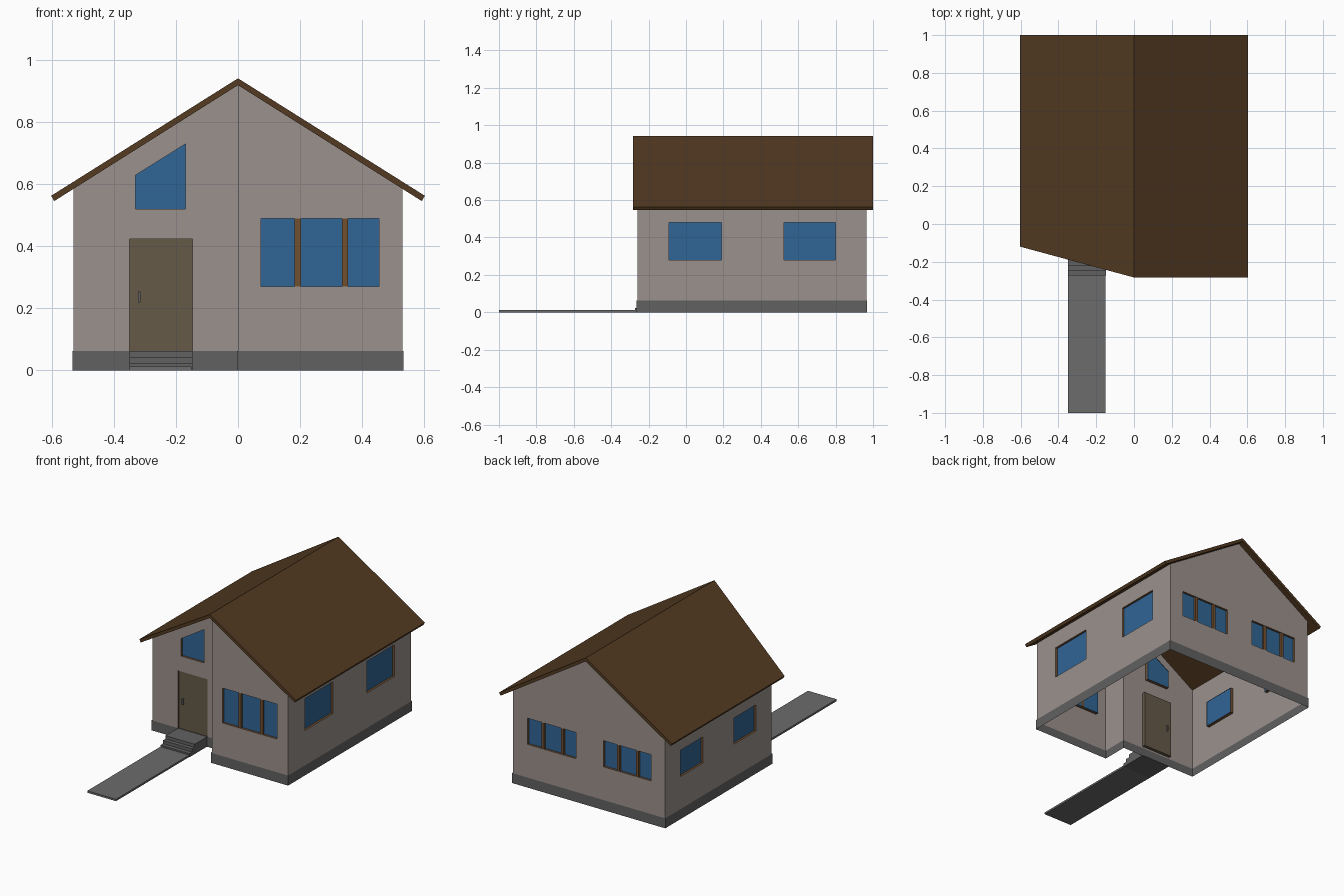
import bpy, bmesh
from mathutils import Matrix, Vector

if "Cube" in bpy.data.objects:
    bpy.data.objects.remove(bpy.data.objects["Cube"])

def material(name, r, g, b):
    m = bpy.data.materials.new(name)
    m.diffuse_color = (r, g, b, 1)
    m.use_nodes = True
    m.node_tree.nodes["Principled BSDF"].inputs["Base Color"].default_value = m.diffuse_color
    return m

WALL = material("plaster", 0.33, 0.285, 0.265)
ROOF = material("roof_brown", 0.085, 0.042, 0.015)
STONE = material("stone", 0.12, 0.12, 0.12)
PAVING = material("paving", 0.15, 0.15, 0.15)
GLASS = material("glass", 0.03, 0.13, 0.30)
WOOD = material("wood", 0.17, 0.08, 0.03)
DOOR = material("door_brown", 0.13, 0.10, 0.065)

def finish(name, bm, mat, matrix=Matrix()):
    me = bpy.data.meshes.new(name)
    bm.to_mesh(me)
    bm.free()
    me.transform(matrix)
    me.materials.append(mat)
    ob = bpy.data.objects.new(name, me)
    bpy.context.collection.objects.link(ob)
    return ob

def loft(name, ring_a, ring_b, mat, matrix=Matrix(), caps=True):
    """Join two matching rings with quads, capped at both ends if wanted."""
    bm = bmesh.new()
    a = [bm.verts.new(p) for p in ring_a]
    b = [bm.verts.new(p) for p in ring_b]
    for i in range(len(a)):
        j = (i + 1) % len(a)
        bm.faces.new((a[i], a[j], b[j], b[i]))
    if caps:
        bm.faces.new(a[::-1])
        bm.faces.new(b)
    bmesh.ops.recalc_face_normals(bm, faces=bm.faces)
    return finish(name, bm, mat, matrix)

def prism(name, pts, d0, d1, mat, matrix=Matrix(), caps=True):
    return loft(name, [(u, v, d0) for u, v in pts], [(u, v, d1) for u, v in pts], mat, matrix, caps)

def rect(u0, u1, v0, v1):
    return [(u0, v0), (u1, v0), (u1, v1), (u0, v1)]

def wall_frame(origin, u):
    """Local x runs along the wall, y is up, z points outwards."""
    u, up, o = Vector(u), Vector((0, 0, 1)), Vector(origin)
    n = u.cross(up)
    return Matrix([(u[i], up[i], n[i], o[i]) for i in range(3)] + [(0, 0, 0, 1)])

def wall(name, frame, outline, holes=()):
    bm = bmesh.new()
    edges = []
    for loop in [outline, *holes]:
        vs = [bm.verts.new((u, v, 0)) for u, v in loop]
        edges += [bm.edges.new((vs[i - 1], vs[i])) for i in range(len(vs))]
    bmesh.ops.triangle_fill(bm, edges=edges, use_beauty=True, normal=(0, 0, 1))
    for f in bm.faces:
        f.normal_update()
        if f.normal.z < 0:
            f.normal_flip()
    finish(name, bm, WALL, frame)

def window(name, frame, pts, bars=False):
    """Recessed glass in a wooden reveal, optionally with two bars."""
    prism(name + "_reveal", pts, -0.02, 0, WOOD, frame, caps=False)
    prism(name + "_glass", pts, -0.018, -0.014, GLASS, frame)
    if bars:
        (u0, v0), (u1, v1) = pts[0], pts[2]
        for k, t in enumerate((0.31, 0.71)):
            c = u0 + (u1 - u0) * t
            prism(f"{name}_bar_{k}", rect(c - 0.01, c + 0.01, v0, v1), -0.02, -0.002, WOOD, frame)

# Main sizes
W, YF, YL, YB = 0.53, -0.26, -0.095, 0.965   # half width, right front, left front, back
EAVE, APEX, FOOT = 0.587, 0.92, 0.05

front_r = wall_frame((0, YF, 0), (1, 0, 0))
front_l = wall_frame((0, YL, 0), (1, 0, 0))
right = wall_frame((W, 0, 0), (0, 1, 0))
left = wall_frame((-W, 0, 0), (0, -1, 0))
back = wall_frame((0, YB, 0), (-1, 0, 0))
porch = wall_frame((0, 0, 0), (0, -1, 0))

# Openings
big = rect(0.075, 0.455, 0.27, 0.49)
gable = [(-0.33, 0.52), (-0.17, 0.52), (-0.17, 0.73), (-0.33, 0.63)]
door = rect(-0.35, -0.147, 0.06, 0.423)
right_wins = [rect(-0.09, 0.19, 0.28, 0.48), rect(0.525, 0.80, 0.28, 0.48)]
left_wins = [rect(-0.81, -0.59, 0.265, 0.43), rect(-0.28, -0.06, 0.265, 0.43)]
back_wins = [rect(-0.43, -0.09, 0.27, 0.435), rect(0.10, 0.43, 0.27, 0.435)]

# Walls
wall("front_wall_right", front_r, [(0, FOOT), (W, FOOT), (W, EAVE), (0, APEX)], [big])
wall("front_wall_left", front_l, [(-W, FOOT), (0, FOOT), (0, APEX), (-W, EAVE)], [gable, door])
wall("porch_wall", porch, rect(-YL, -YF, FOOT, APEX))
wall("right_wall", right, rect(YF, YB, FOOT, EAVE), right_wins)
wall("left_wall", left, rect(-YB, -YL, FOOT, EAVE), left_wins)
wall("back_wall", back, [(-W, FOOT), (W, FOOT), (W, EAVE), (0, APEX), (-W, EAVE)], back_wins)

# Windows
window("front_window", front_r, big, bars=True)
window("gable_window", front_l, gable)
for side, frame, wins in (("right", right, right_wins), ("left", left, left_wins), ("back", back, back_wins)):
    for i, pts in enumerate(wins):
        window(f"{side}_window_{i}", frame, pts, bars=side == "back")

# Door with handles on both sides
prism("door_reveal", door, -0.02, 0, DOOR, front_l, caps=False)
prism("door", door, -0.02, -0.006, DOOR, front_l)
for n, d in (("outer", 0), ("inner", -0.03)):
    prism(f"door_handle_{n}", rect(-0.322, -0.314, 0.218, 0.255), d, d + 0.006, STONE, front_l)
    for k, v in enumerate((0.220, 0.247)):
        prism(f"door_handle_{n}_post_{k}", rect(-0.322, -0.314, v, v + 0.006),
              min(d, -0.024), max(d, -0.01), STONE, front_l)

# Plinth around the foot of the walls
e = 0.004
plan = [(-W - e, YL - e), (-e, YL - e), (-e, YF - e), (W + e, YF - e), (W + e, YB + e), (-W - e, YB + e)]
prism("plinth", plan, 0, 0.063, STONE, caps=False)

# Roof slabs; the left one has a slanted front edge over the porch
for name, s, y_eave in (("roof_right", 1, -0.283), ("roof_left", -1, -0.12)):
    profile = [(0, 0.942), (0.603, 0.563), (0.593, 0.546), (0, 0.92)]
    front = [(s * x, -0.283 + (y_eave + 0.283) * x / 0.603, z) for x, z in profile]
    loft(name, front, [(x, 1.0, z) for x, y, z in front], ROOF)

# Steps and path
for i, (y, z0, z1) in enumerate(((-0.272, 0, 0.022), (-0.247, 0.022, 0.042), (-0.222, 0.042, 0.062))):
    prism(f"step_{i}", rect(-0.35, -0.147, y, YL), z0, z1, STONE)
prism("path", rect(-0.35, -0.15, -1.0, -0.272), 0, 0.012, PAVING)
